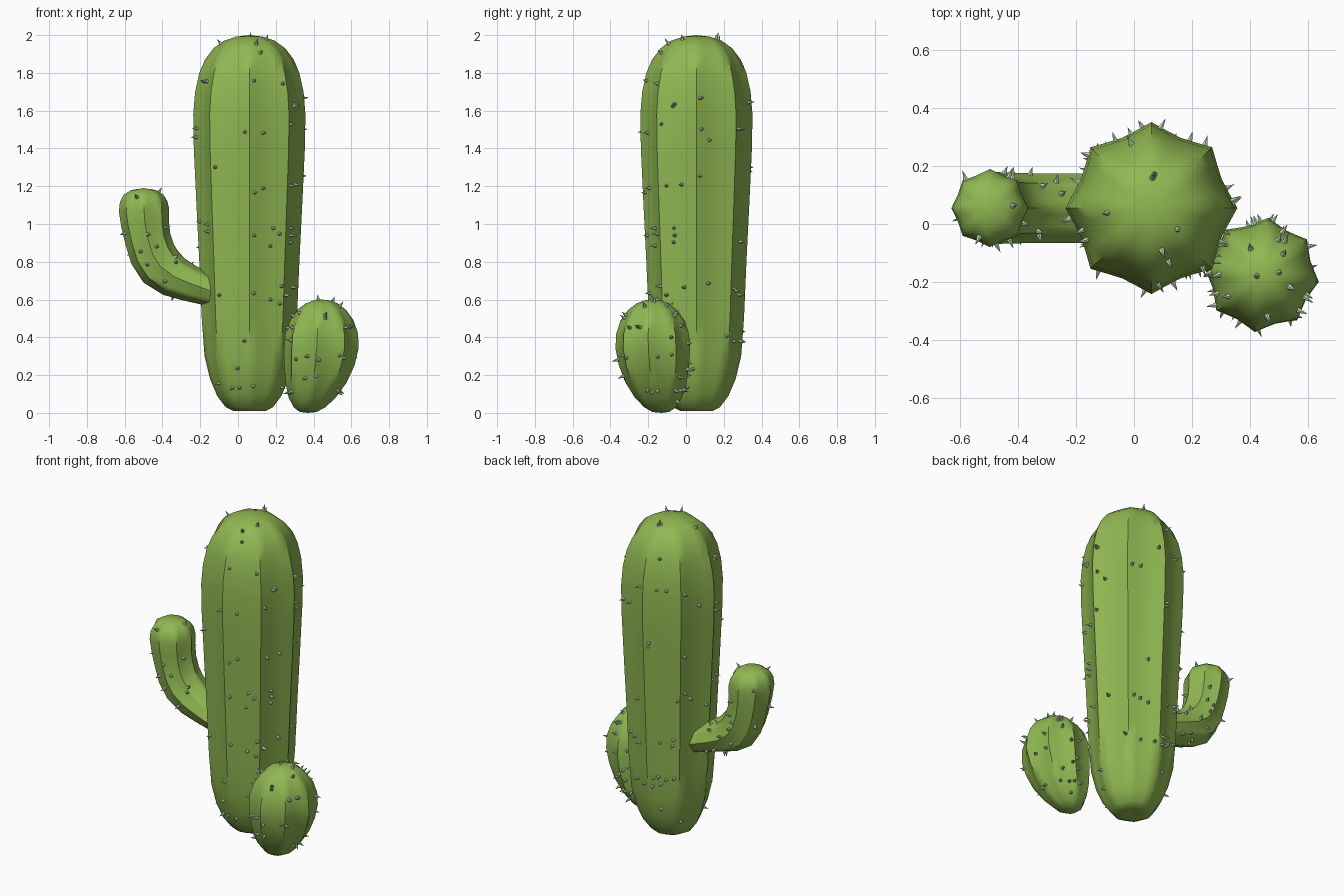
import bpy, bmesh, math, random
from mathutils import Vector

if "Cube" in bpy.data.objects:
    bpy.data.objects.remove(bpy.data.objects["Cube"])

random.seed(7)
RIBS, SEG = 8, 4


def material(name, col):
    m = bpy.data.materials.new(name)
    m.diffuse_color = (*col, 1)
    m.use_nodes = True
    m.node_tree.nodes["Principled BSDF"].inputs["Base Color"].default_value = m.diffuse_color
    return m


GREEN = material("cactus_green", (0.28, 0.48, 0.085))
PALE = material("spine_pale", (0.52, 0.68, 0.46))


def finish(name, bm, mat, angle):
    me = bpy.data.meshes.new(name)
    bmesh.ops.recalc_face_normals(bm, faces=bm.faces)
    bm.to_mesh(me)
    bm.free()
    ob = bpy.data.objects.new(name, me)
    bpy.context.collection.objects.link(ob)
    me.materials.append(mat)
    bpy.ops.object.select_all(action='DESELECT')
    ob.select_set(True)
    bpy.context.view_layer.objects.active = ob
    bpy.ops.object.shade_smooth_by_angle(angle=math.radians(angle))
    return ob


def ribbed(name, stations, depth, follow=False, phase=0.0):
    """Ribbed body through stations (x, y, z, in-plane radius, y radius); first and last are poles."""
    bm = bmesh.new()
    pts = [Vector(s[:3]) for s in stations]
    rings = []
    n = RIBS * SEG
    rmax = max(s[3] for s in stations)
    for i in range(1, len(stations) - 1):
        t = (pts[i + 1] - pts[i - 1]).normalized() if follow else Vector((0, 0, 1))
        v = Vector((0, 1, 0))
        u = v.cross(t).normalized()
        ru, rv = stations[i][3:5]
        d = depth * min(1, ru / rmax * 1.1)
        ring = []
        for k in range(n):
            a = 2 * math.pi * k / n
            f = 1 - d * abs(math.sin(a * RIBS / 2))
            ring.append(bm.verts.new(pts[i] + u * (ru * f * math.cos(a + phase))
                                     + v * (rv * f * math.sin(a + phase))))
        rings.append(ring)
    for a, b in zip(rings, rings[1:]):
        for k in range(n):
            bm.faces.new((a[k], a[(k + 1) % n], b[(k + 1) % n], b[k]))
    for ring, p in ((rings[0], pts[0]), (rings[-1], pts[-1])):
        c = bm.verts.new(p)
        for k in range(n):
            bm.faces.new((ring[k], ring[(k + 1) % n], c))
    return finish(name, bm, GREEN, 50)


def spines(name, body, count, keep):
    """Scatter small cones over a body, pointing outwards."""
    bm = bmesh.new()
    polys = list(body.data.polygons)
    weights = [p.area for p in polys]
    done = 0
    while done < count:
        p = random.choices(polys, weights)[0]
        w = [random.random() + 0.1 for _ in p.vertices]
        pos = sum((body.data.vertices[i].co * q for i, q in zip(p.vertices, w)), Vector()) / sum(w)
        if not keep(pos):
            continue
        h = random.uniform(0.035, 0.05)
        nrm = p.normal
        rot = nrm.to_track_quat('Z', 'Y').to_matrix().to_4x4()
        rot.translation = pos + nrm * (h / 2 - 0.008)
        bmesh.ops.create_cone(bm, cap_ends=True, segments=6, radius1=0.013, radius2=0,
                              depth=h, matrix=rot)
        done += 1
    finish(name, bm, PALE, 40)


# Tall trunk
CX, CY = 0.06, 0.055
profile = [(0.02, 0), (0.01, 0.03), (0.01, 0.085), (0.03, 0.125), (0.09, 0.17), (0.18, 0.208),
           (0.3, 0.237), (0.5, 0.252), (0.8, 0.265), (1.1, 0.28), (1.4, 0.294), (1.58, 0.297),
           (1.7, 0.287), (1.8, 0.265), (1.87, 0.235), (1.93, 0.19), (1.97, 0.135),
           (1.992, 0.07), (2.0, 0)]
trunk = ribbed("trunk", [(CX, CY, z, r, r) for z, r in profile], 0.115)

# Side arm bending upwards
path = [(-0.09, 0.62, 0.07, 0.1), (-0.10, 0.63, 0.08, 0.115), (-0.17, 0.655, 0.085, 0.12),
        (-0.26, 0.688, 0.098, 0.12), (-0.34, 0.722, 0.112, 0.12), (-0.41, 0.775, 0.124, 0.122),
        (-0.452, 0.84, 0.124, 0.123), (-0.477, 0.92, 0.122, 0.125), (-0.492, 1.0, 0.127, 0.13),
        (-0.498, 1.075, 0.133, 0.135), (-0.5, 1.12, 0.125, 0.127), (-0.5, 1.155, 0.105, 0.105),
        (-0.5, 1.18, 0.065, 0.065), (-0.5, 1.19, 0, 0)]
arm = ribbed("side_arm", [(x, CY, z, a, b) for x, z, a, b in path], 0.1, follow=True)

# Small leaning offshoot at the foot
small = [(0.0, 0), (0.005, 0.045), (0.03, 0.085), (0.08, 0.125), (0.16, 0.163), (0.25, 0.187),
         (0.34, 0.199), (0.42, 0.194), (0.49, 0.17), (0.545, 0.13), (0.58, 0.085),
         (0.596, 0.04), (0.6, 0)]


def lean(z):
    s = math.sin(min(z / 0.4, 1) * math.pi / 2)
    return 0.37 + 0.073 * s, -0.132 - 0.045 * s


offshoot = ribbed("offshoot", [(*lean(z), z, r, r) for z, r in small], 0.12, phase=-0.12)


# Spines on every part
def near_trunk(p):
    return math.hypot(p.x - CX, p.y - CY) < 0.28


spines("trunk_spines", trunk, 90, lambda p: p.z > 0.1)
spines("arm_spines", arm, 26, lambda p: not near_trunk(p))
spines("offshoot_spines", offshoot, 44, lambda p: p.z > 0.06 and not near_trunk(p))
